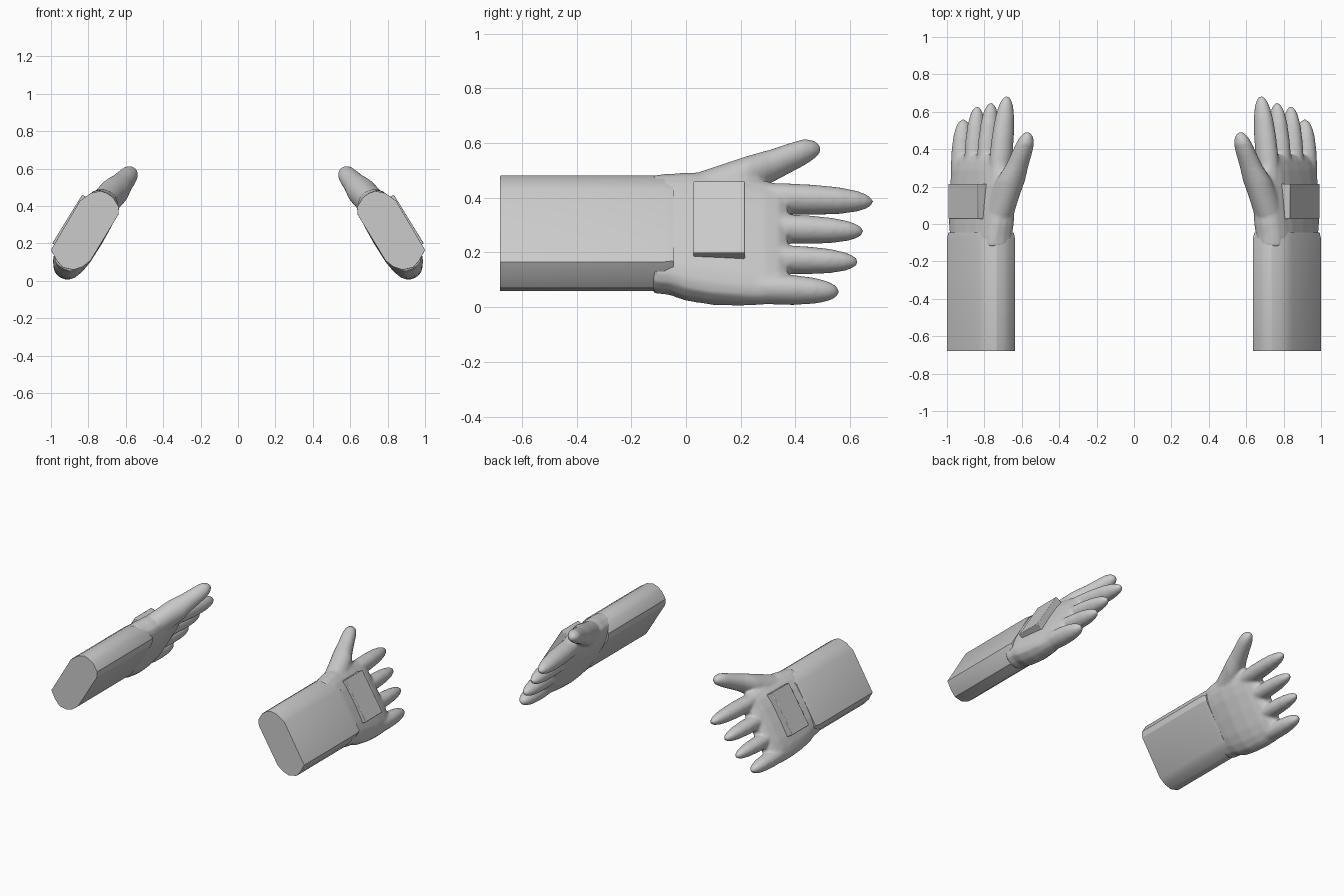
import bpy, bmesh, math
from mathutils import Vector

if "Cube" in bpy.data.objects:
    bpy.data.objects.remove(bpy.data.objects["Cube"])

# Local hand frame: w = little finger to thumb, n = out of the back of the hand
CENTRE = Vector((0.82, 0, 0.267))
W = Vector((-0.51, 0, 0.86))
N = Vector((0.86, 0, 0.51))


def place(w, y, n):
    return CENTRE + W * w + N * n + Vector((0, y, 0))


def loft(bm, rings):
    """Closed tube through rings of equal point count."""
    loops = [[bm.verts.new(p) for p in ring] for ring in rings]
    count = len(loops[0])
    for a, b in zip(loops, loops[1:]):
        for i in range(count):
            j = (i + 1) % count
            bm.faces.new((a[i], a[j], b[j], b[i]))
    bm.faces.new(loops[0])
    bm.faces.new(loops[-1])


def oval(w, y, n, rw, rn, power=1.0, count=20):
    ring = []
    for i in range(count):
        a = 2 * math.pi * i / count
        c, s = math.cos(a), math.sin(a)
        ring.append(place(w + rw * math.copysign(abs(c) ** power, c), y,
                          n + rn * math.copysign(abs(s) ** power, s)))
    return ring


def finish(name, bm, organic=False, bevel=0):
    bmesh.ops.recalc_face_normals(bm, faces=bm.faces)
    mesh = bpy.data.meshes.new(name)
    bm.to_mesh(mesh)
    bm.free()
    obj = bpy.data.objects.new(name, mesh)
    bpy.context.collection.objects.link(obj)
    if organic:
        remesh = obj.modifiers.new("fuse", 'REMESH')
        remesh.mode = 'VOXEL'
        remesh.voxel_size = 0.009
        remesh.use_smooth_shade = True
        smooth = obj.modifiers.new("smooth", 'SMOOTH')
        smooth.factor = 0.5
        smooth.iterations = 6
    if bevel:
        mod = obj.modifiers.new("bevel", 'BEVEL')
        mod.width = bevel
        mod.segments = 2
    mirror = obj.modifiers.new("mirror", 'MIRROR')
    mirror.use_mirror_merge = False
    bpy.ops.object.select_all(action='DESELECT')
    obj.select_set(True)
    bpy.context.view_layer.objects.active = obj
    if not organic:
        bpy.ops.object.shade_smooth_by_angle(angle=math.radians(25))
    return obj


# Forearms: faceted sleeve section
section = [(0.235, 0.0), (0.228, 0.035), (0.192, 0.074), (0.126, 0.104),
           (-0.179, 0.103), (-0.212, 0.05), (-0.228, 0.0), (-0.21, -0.055),
           (-0.172, -0.088), (-0.122, -0.108), (0.166, -0.111), (0.204, -0.093),
           (0.232, -0.04)]
bm = bmesh.new()
loft(bm, [[place(w * s, y, n * s) for w, n in section]
          for y, s in ((-0.68, 0.995), (-0.675, 1), (-0.08, 1), (-0.045, 0.96))])
finish("forearms", bm)

# Hands: palm, fingers and thumb fused into one skin
bm = bmesh.new()
palm = [(-0.12, -0.235, 0.235, 0.0, 0.098), (-0.06, -0.24, 0.24, -0.002, 0.102),
        (0.0, -0.262, 0.25, -0.008, 0.103), (0.1, -0.277, 0.255, -0.015, 0.1),
        (0.2, -0.282, 0.245, -0.016, 0.09), (0.29, -0.28, 0.226, -0.016, 0.074),
        (0.34, -0.272, 0.218, -0.017, 0.058), (0.37, -0.255, 0.205, -0.017, 0.035)]
loft(bm, [oval((lo + hi) / 2, y, n, (hi - lo) / 2, rn, 0.7)
          for y, lo, hi, n, rn in palm])

# base w, tip w, tip y, tip n, radius
fingers = [(0.163, 0.173, 0.685, -0.06, 0.055), (0.035, 0.037, 0.65, -0.043, 0.052),
           (-0.095, -0.097, 0.63, -0.036, 0.051), (-0.222, -0.228, 0.56, -0.028, 0.054)]
taper = [(0, 0.95), (0.35, 1), (0.55, 0.97), (0.75, 0.85), (0.88, 0.66),
         (0.95, 0.45), (0.985, 0.25), (1, 0.06)]
for w0, w1, tip, n1, r in fingers:
    loft(bm, [oval(w0 + (w1 - w0) * t, 0.2 + (tip - 0.2) * t,
                   -0.012 + (n1 + 0.012) * t, r * k, r * k * 1.15)
              for t, k in taper])

thumb = [(0.12, -0.06, 0.0, 0.08), (0.17, 0.05, -0.01, 0.09), (0.215, 0.15, -0.02, 0.09),
         (0.262, 0.23, -0.03, 0.078), (0.312, 0.31, -0.04, 0.062), (0.352, 0.38, -0.048, 0.055),
         (0.378, 0.43, -0.052, 0.049), (0.39, 0.465, -0.054, 0.036),
         (0.393, 0.485, -0.055, 0.02), (0.393, 0.494, -0.055, 0.004)]
loft(bm, [oval(w, y, n, r, min(r, 0.078)) for w, y, n, r in thumb])
finish("hands", bm, organic=True)

# Plates on the backs of the hands
bm = bmesh.new()
loft(bm, [[place(w, y, n) for w, n in ((-0.145, 0.04), (0.16, 0.04), (0.16, 0.11), (-0.145, 0.115))]
          for y in (0.027, 0.215)])
finish("hand_plates", bm, bevel=0.004)
